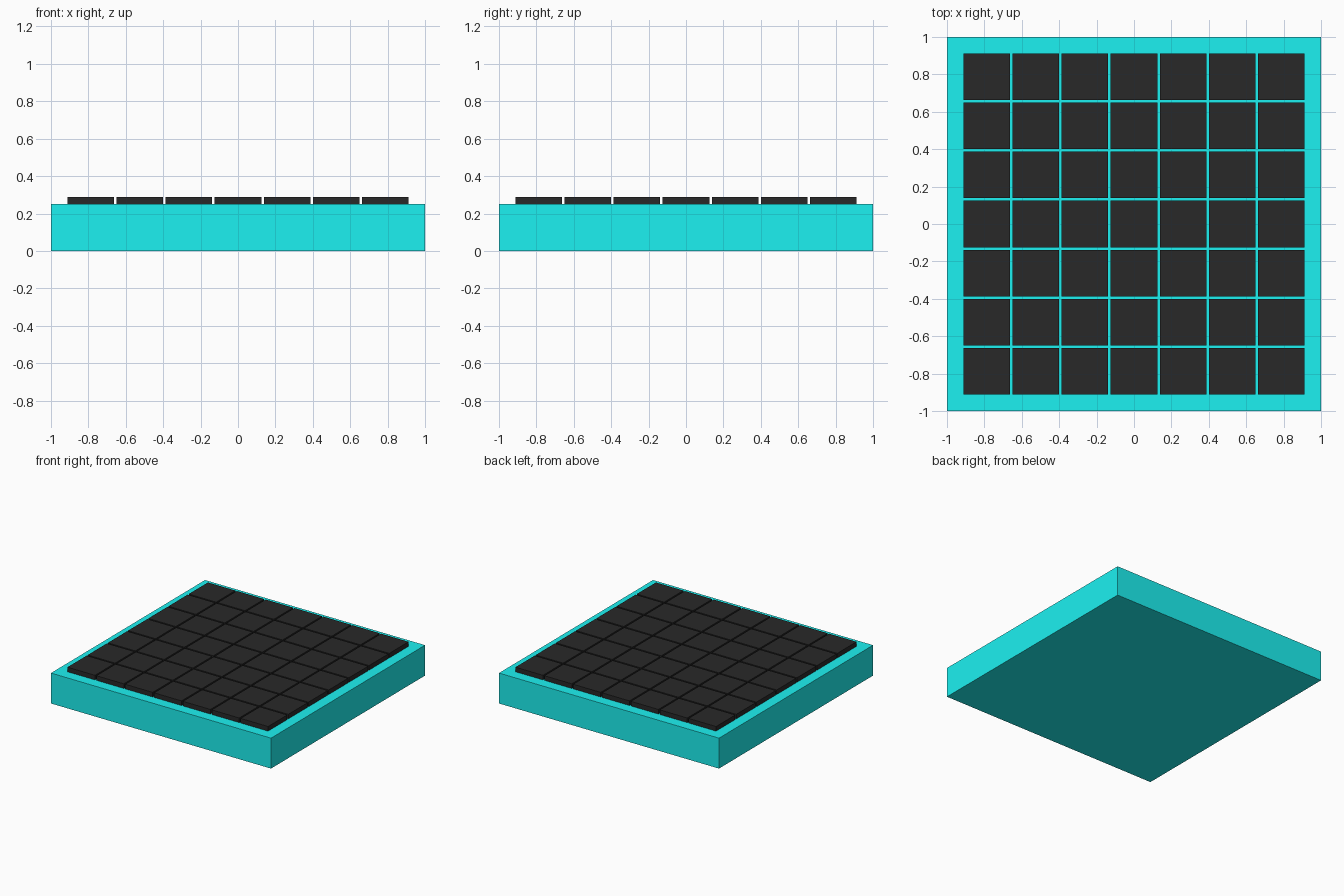
import bpy

if "Cube" in bpy.data.objects:
    bpy.data.objects.remove(bpy.data.objects["Cube"])

PITCH, TILE, BASE_H, TILE_H, COUNT = 0.2623, 0.249, 0.25, 0.038, 7


def material(name, color):
    mat = bpy.data.materials.new(name)
    mat.diffuse_color = (*color, 1)
    mat.use_nodes = True
    mat.node_tree.nodes["Principled BSDF"].inputs["Base Color"].default_value = mat.diffuse_color
    return mat


def box(name, center, size, mat):
    bpy.ops.mesh.primitive_cube_add(size=1, location=center)
    obj = bpy.context.object
    obj.name = name
    obj.scale = size
    bpy.ops.object.transform_apply(location=False, rotation=False, scale=True)
    obj.data.materials.append(mat)
    return obj


cyan = material("cyan", (0.012, 0.88, 0.88))
black = material("black", (0.022, 0.022, 0.022))

# Square base slab
box("base", (0, 0, BASE_H / 2), (2, 2, BASE_H), cyan)

# Grid of thin tiles resting on the base, sharing one mesh
start = -PITCH * (COUNT - 1) / 2
z = BASE_H + TILE_H / 2
first = box("tile_1_1", (start, start, z), (TILE, TILE, TILE_H), black)
for row in range(COUNT):
    for col in range(COUNT):
        if row == col == 0:
            continue
        tile = bpy.data.objects.new(f"tile_{row + 1}_{col + 1}", first.data)
        tile.location = (start + col * PITCH, start + row * PITCH, z)
        bpy.context.collection.objects.link(tile)
